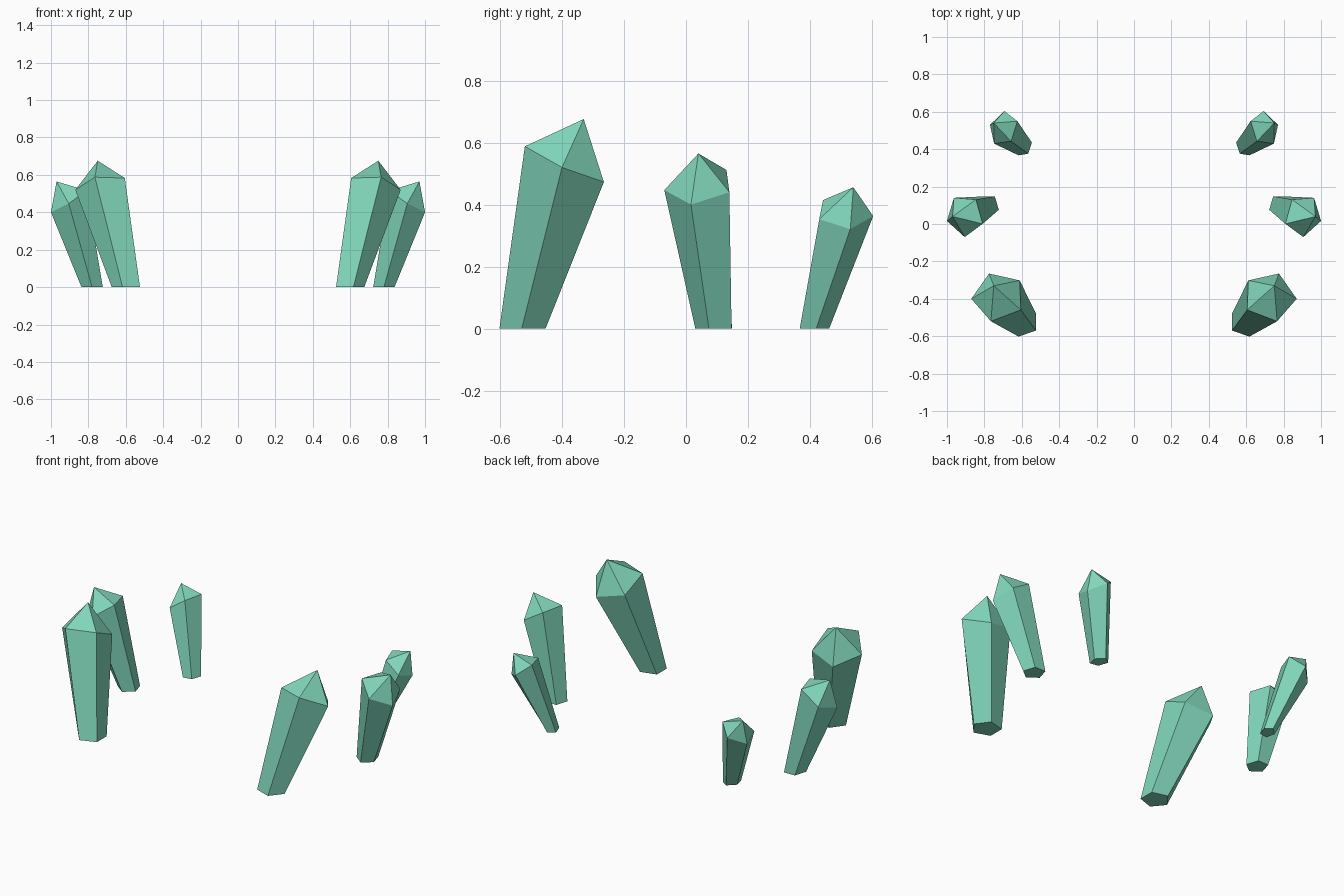
import bpy, bmesh
from mathutils import Vector

if "Cube" in bpy.data.objects:
    bpy.data.objects.remove(bpy.data.objects["Cube"])

PHI = (1 + 5 ** 0.5) / 2

mat = bpy.data.materials.new("mint_green_crystal")
mat.diffuse_color = (0.22, 0.68, 0.50, 1)
mat.use_nodes = True
mat.node_tree.nodes["Principled BSDF"].inputs["Base Color"].default_value = mat.diffuse_color


def pentagon(a, b, c):
    """Complete a regular pentagon from three neighbouring corners."""
    a, b, c = Vector(a), Vector(b), Vector(c)
    e = c - PHI * (b - a)
    d = c + (e - b) / PHI
    return [a, b, c, d, e]


def crystal_pair(name, base, ring, tip):
    """Tapered five-sided shard with a pointed cap, mirrored across x = 0."""
    bm = bmesh.new()
    lo = [bm.verts.new(p) for p in pentagon(*[(x, y, 0) for x, y in base])]
    hi = [bm.verts.new(p) for p in pentagon(*ring)]
    apex = bm.verts.new(tip)
    bm.faces.new(lo[::-1])
    for i in range(5):
        j = (i + 1) % 5
        bm.faces.new((lo[i], lo[j], hi[j], hi[i]))
        bm.faces.new((hi[i], hi[j], apex))
    bmesh.ops.recalc_face_normals(bm, faces=bm.faces)
    me = bpy.data.meshes.new(name)
    bm.to_mesh(me)
    bm.free()
    me.materials.append(mat)
    ob = bpy.data.objects.new(name, me)
    bpy.context.collection.objects.link(ob)
    mirror = ob.modifiers.new("mirror", 'MIRROR')
    mirror.use_mirror_merge = False


# Large front shards
crystal_pair("front_crystals",
             [(0.618, -0.453), (0.675, -0.53), (0.617, -0.602)],
             [(0.775, -0.265, 0.473), (0.87, -0.40, 0.52), (0.765, -0.52, 0.588)],
             (0.75, -0.33, 0.676))

# Medium side shards
crystal_pair("side_crystals",
             [(0.78, 0.03), (0.837, 0.074), (0.815, 0.147)],
             [(0.905, -0.07, 0.447), (1.0, 0.016, 0.40), (0.963, 0.14, 0.44)],
             (0.97, 0.04, 0.565))

# Small back shards
crystal_pair("back_crystals",
             [(0.617, 0.367), (0.629, 0.42), (0.585, 0.462)],
             [(0.748, 0.43, 0.353), (0.77, 0.53, 0.321), (0.693, 0.604, 0.363)],
             (0.75, 0.54, 0.456))
